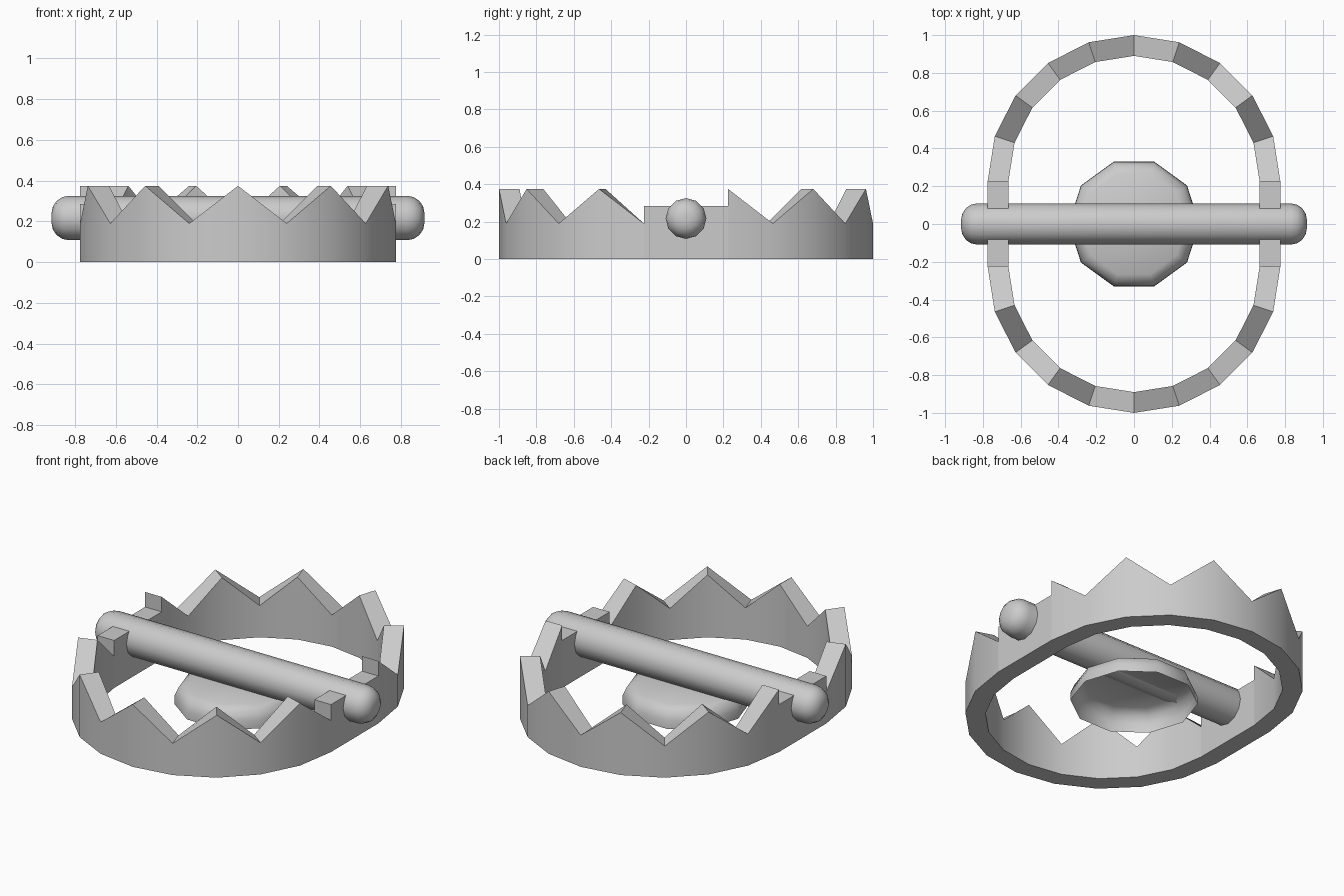
import bpy, bmesh, math

if "Cube" in bpy.data.objects:
    bpy.data.objects.remove(bpy.data.objects["Cube"])


def make_object(name, bm):
    bmesh.ops.recalc_face_normals(bm, faces=bm.faces)
    mesh = bpy.data.meshes.new(name)
    bm.to_mesh(mesh)
    bm.free()
    obj = bpy.data.objects.new(name, mesh)
    bpy.context.collection.objects.link(obj)
    bpy.ops.object.select_all(action='DESELECT')
    obj.select_set(True)
    bpy.context.view_layer.objects.active = obj
    bpy.ops.object.shade_smooth_by_angle(angle=math.radians(40))
    return obj


def lathe(name, profile, sides, cap_start, cap_end):
    """Revolve (radius, height) points around z."""
    bm = bmesh.new()
    rings = [[bm.verts.new((r * math.cos(2 * math.pi * i / sides),
                            r * math.sin(2 * math.pi * i / sides), z))
              for i in range(sides)] for r, z in profile]
    for a, b in zip(rings, rings[1:]):
        for i in range(sides):
            j = (i + 1) % sides
            bm.faces.new((a[i], a[j], b[j], b[i]))
    if cap_start:
        bm.faces.new(rings[0])
    if cap_end:
        bm.faces.new(rings[-1])
    return make_object(name, bm)


# Toothed jaw ring: two half circles joined by short straight blocks
OUTER, INNER, OFFSET = 0.775, 0.665, 0.225
VALLEY, PEAK, BLOCK = 0.19, 0.375, 0.285
stations = []  # angle, centre y, top height
for half, centre in ((0, OFFSET), (1, -OFFSET)):
    for i in range(11):
        is_peak = (i + half) % 2 == 0
        stations.append((math.pi * (half + i / 10), centre, PEAK if is_peak else VALLEY))
    end = math.pi * (half + 1)
    stations.append((end, centre, BLOCK))
    stations.append((end, -centre, BLOCK))

bm = bmesh.new()
columns = []
for ang, cy, top in stations:
    c, s = math.cos(ang), math.sin(ang)
    columns.append([bm.verts.new((r * c, cy + r * s, z))
                    for r, z in ((OUTER, 0), (OUTER, top), (INNER, top), (INNER, 0))])
for k, a in enumerate(columns):
    b = columns[(k + 1) % len(columns)]
    step = (a[0].co - b[0].co).length < 1e-4
    for i in ([1] if step else range(4)):
        j = (i + 1) % 4
        bm.faces.new((a[i], b[i], b[j], a[j]))
bmesh.ops.remove_doubles(bm, verts=bm.verts, dist=1e-4)
make_object("jaw_ring", bm)

# Round cross bar with rounded ends
R, HALF, ROUND = 0.109, 0.915, 0.085
end_curve = [(R - ROUND + ROUND * math.cos(t * math.pi / 8),
              HALF - ROUND + ROUND * math.sin(t * math.pi / 8)) for t in range(5)]
bar_profile = [(r, -z) for r, z in reversed(end_curve)] + end_curve
bar = lathe("cross_bar", bar_profile, 12, True, True)
bar.rotation_euler = (0, math.pi / 2, 0)
bar.location = (0, 0, 0.217)

# Ten-sided trigger plate, open underneath
lathe("trigger_plate", [(0.347, 0), (0.345, 0.05), (0.325, 0.095), (0.28, 0.12)],
      10, False, True)
